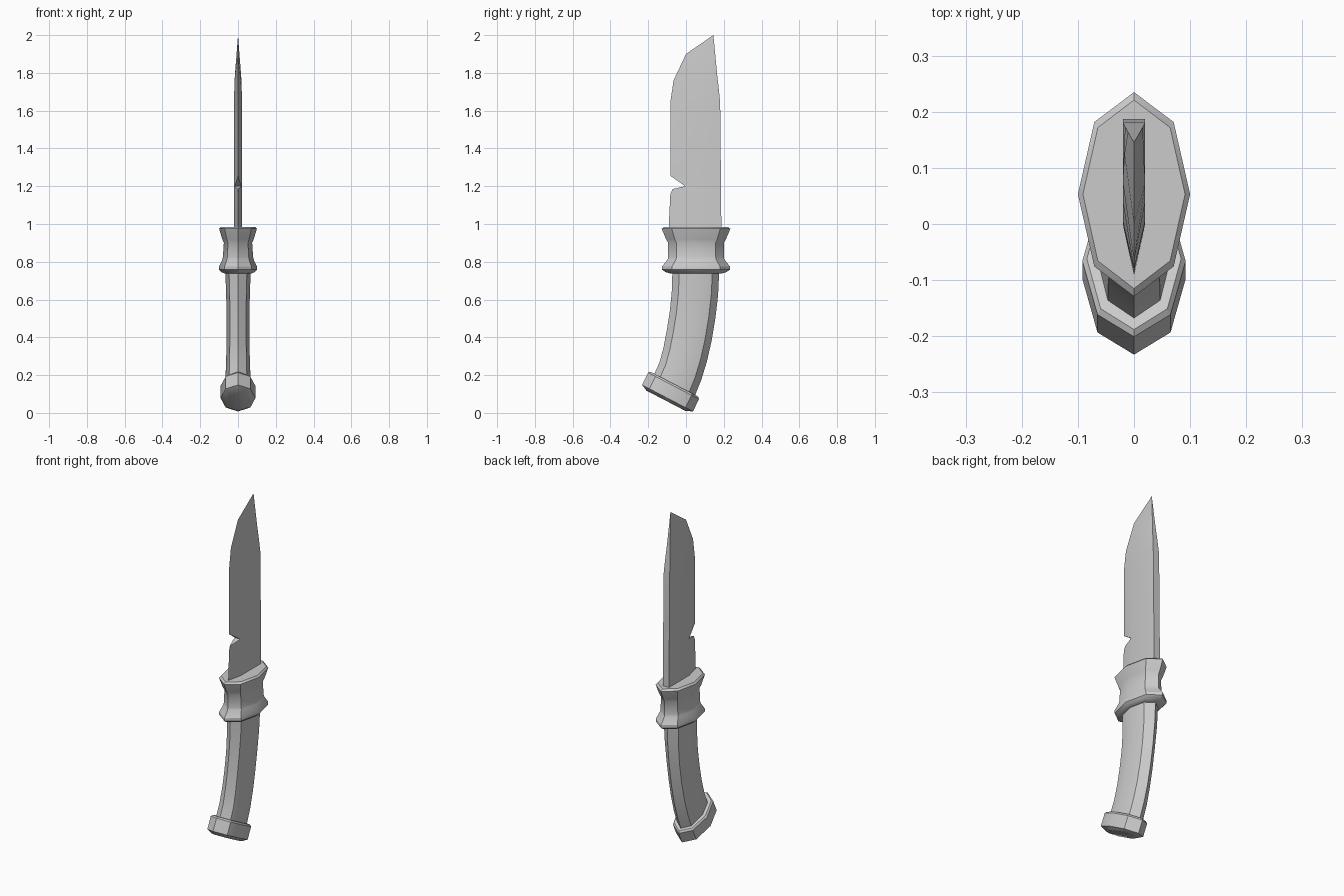
import bpy, bmesh, math
from mathutils import Vector

cube = bpy.data.objects.get("Cube")
if cube:
    bpy.data.objects.remove(cube, do_unlink=True)

steel = bpy.data.materials.new("plain grey")
steel.use_nodes = True
grey = (0.6, 0.6, 0.6, 1)
steel.diffuse_color = grey
steel.node_tree.nodes["Principled BSDF"].inputs["Base Color"].default_value = grey


def loft(name, rings, angle=30):
    """Skin closed rings of equal point count and cap both ends."""
    bm = bmesh.new()
    loops = [[bm.verts.new(p) for p in ring] for ring in rings]
    for low, high in zip(loops, loops[1:]):
        for i in range(len(low)):
            j = (i + 1) % len(low)
            bm.faces.new((low[i], low[j], high[j], high[i]))
    bm.faces.new(loops[0])
    bm.faces.new(loops[-1])
    bmesh.ops.remove_doubles(bm, verts=bm.verts, dist=0.0005)
    bmesh.ops.recalc_face_normals(bm, faces=bm.faces)
    mesh = bpy.data.meshes.new(name)
    bm.to_mesh(mesh)
    bm.free()
    mesh.materials.append(steel)
    obj = bpy.data.objects.new(name, mesh)
    bpy.context.collection.objects.link(obj)
    bpy.ops.object.select_all(action='DESELECT')
    obj.select_set(True)
    bpy.context.view_layer.objects.active = obj
    bpy.ops.object.shade_smooth_by_angle(angle=math.radians(angle))
    return obj


def octagon(y, z, half_length, half_width, tilt=0):
    """Stretched octagon; tilt lowers its back end, in degrees."""
    t = math.radians(tilt)
    along = Vector((0, math.cos(t), -math.sin(t)))
    return [Vector((math.sin(a) * half_width, y, z)) + along * math.cos(a) * half_length
            for a in (k * math.pi / 4 for k in range(8))]


# Guard: waisted collar with a flared lip at each end
guard = [(0.738, 0.135, 0.070), (0.745, 0.160, 0.088), (0.758, 0.180, 0.100),
         (0.775, 0.180, 0.100), (0.812, 0.150, 0.083), (0.825, 0.147, 0.080),
         (0.900, 0.147, 0.075), (0.918, 0.158, 0.083), (0.975, 0.182, 0.100),
         (0.985, 0.168, 0.091)]
loft("guard", [octagon(0.053, z, length, width) for z, length, width in guard])

# Grip: curved octagonal handle, sweeping forward towards the bottom
grip = [(-0.062, 0.145, 0.122, 0.066, 28), (-0.030, 0.220, 0.120, 0.065, 24),
        (-0.004, 0.310, 0.121, 0.062, 19), (0.017, 0.410, 0.122, 0.060, 14),
        (0.035, 0.520, 0.122, 0.060, 9), (0.047, 0.630, 0.123, 0.063, 5),
        (0.052, 0.750, 0.124, 0.067, 0)]
loft("grip", [octagon(*ring) for ring in grip])

# Pommel: tilted cap with chamfered rims
pommel = [(-0.062, 0.152, 0.142, 0.084), (-0.066, 0.143, 0.152, 0.092),
          (-0.098, 0.078, 0.152, 0.092), (-0.106, 0.064, 0.116, 0.066)]
loft("pommel", [octagon(*ring, 27.5) for ring in pommel])

# Blade rows from root to tip: edge, bevel line and spine as (half thickness, y, z)
T = 0.02
blade = [((0, -0.092, 0.97), (T, 0, 0.97), (T, 0.187, 0.97)),
         ((0, -0.083, 1.16), (T, 0, 1.16), (T, 0.186, 1.16)),
         ((0.003, -0.070, 1.185), (T, 0, 1.185), (T, 0.186, 1.185)),
         ((0.017, -0.004, 1.20), (T, 0, 1.20), (T, 0.186, 1.20)),
         ((0, -0.083, 1.255), (T, 0, 1.255), (T, 0.185, 1.255)),
         ((0, -0.083, 1.42), (T, 0.006, 1.42), (T, 0.183, 1.42)),
         ((0, -0.082, 1.65), (T, 0.04, 1.60), (T, 0.181, 1.64)),
         ((0, -0.066, 1.76), (T, 0.075, 1.70), (0.016, 0.173, 1.72)),
         ((0, 0.0, 1.90), (0.017, 0.125, 1.78), (0.011, 0.164, 1.80)),
         ((0, 0.145, 2.0),) * 3]
loft("blade", [[(-x, y, z) for x, y, z in row] + [(x, y, z) for x, y, z in reversed(row)]
               for row in blade], 20)
